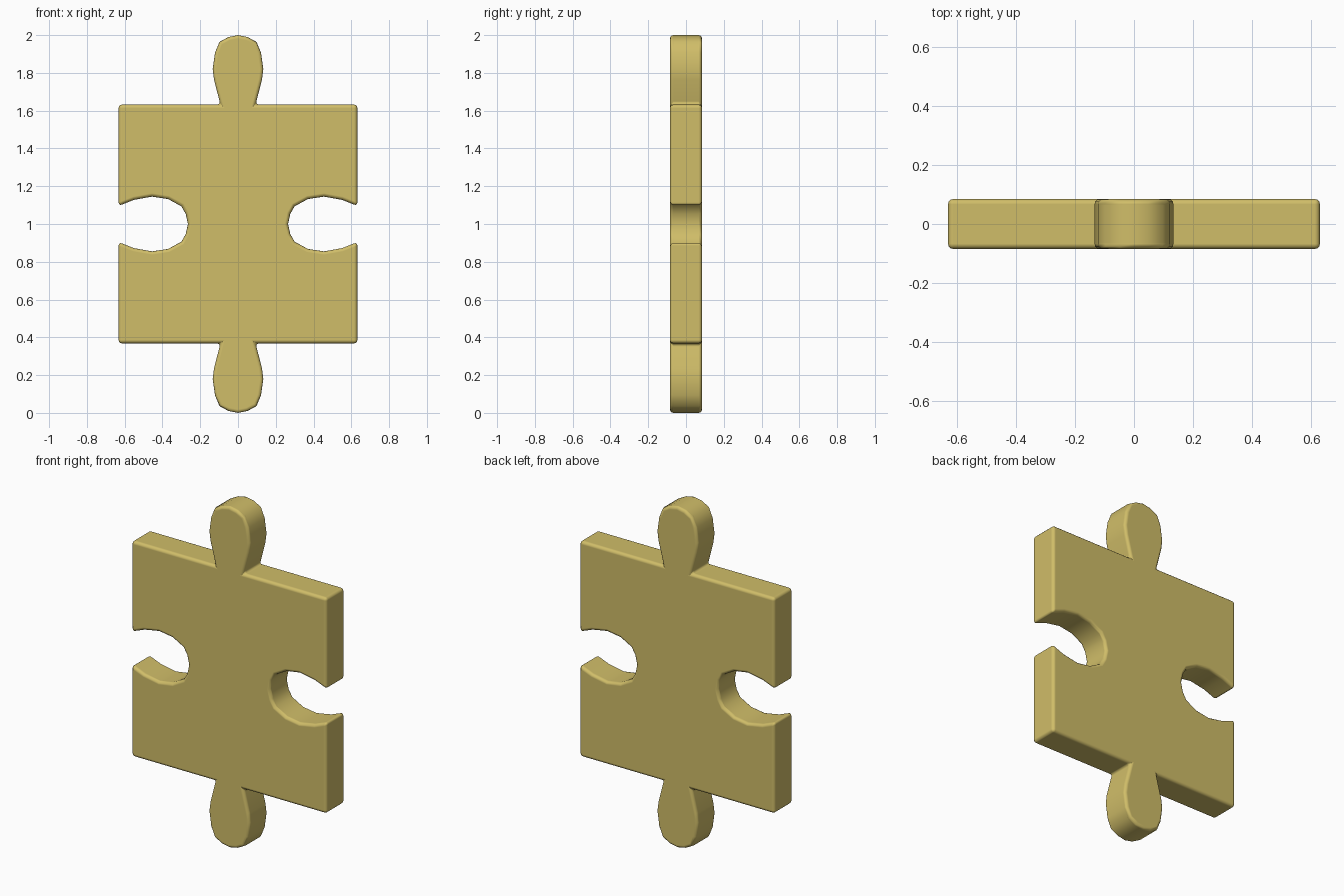
import bpy, bmesh

if "Cube" in bpy.data.objects:
    bpy.data.objects.remove(bpy.data.objects["Cube"])

HALF_T = 0.085   # half thickness of the slab
MID_Z = 1.0      # height of the centre

# One quarter of the outline, relative to the centre, from knob tip to socket bottom
quarter = [
    (0.0, 1.0), (0.05, 0.99), (0.098, 0.964), (0.122, 0.906), (0.134, 0.82),
    (0.127, 0.764), (0.093, 0.632),                       # knob and neck
    (0.632, 0.632),                                       # corner
    (0.632, 0.096), (0.55, 0.128), (0.455, 0.145), (0.37, 0.132),
    (0.30, 0.094), (0.277, 0.054), (0.265, 0.0),          # socket
]

# Mirror the quarter around both axes to close the outline
half = quarter + [(x, -z) for x, z in reversed(quarter[:-1])]
outline = half + [(-x, z) for x, z in reversed(half[1:-1])]

# Slab: extrude the outline through the thickness
bm = bmesh.new()
face = bm.faces.new([bm.verts.new((x, -HALF_T, MID_Z + z)) for x, z in outline])
ext = bmesh.ops.extrude_face_region(bm, geom=[face])
moved = [g for g in ext["geom"] if isinstance(g, bmesh.types.BMVert)]
bmesh.ops.translate(bm, verts=moved, vec=(0, 2 * HALF_T, 0))
bmesh.ops.recalc_face_normals(bm, faces=bm.faces)
mesh = bpy.data.meshes.new("puzzle_piece")
bm.to_mesh(mesh)
bm.free()

piece = bpy.data.objects.new("puzzle_piece", mesh)
bpy.context.collection.objects.link(piece)

# Single straw yellow colour
mat = bpy.data.materials.new("straw_yellow")
mat.diffuse_color = (0.63, 0.51, 0.14, 1.0)
mat.use_nodes = True
mat.node_tree.nodes["Principled BSDF"].inputs["Base Color"].default_value = mat.diffuse_color
mesh.materials.append(mat)

# Smooth shading and rounded rims
bpy.context.view_layer.objects.active = piece
piece.select_set(True)
bpy.ops.object.shade_smooth()
bev = piece.modifiers.new("rounded_edges", "BEVEL")
bev.width = 0.018
bev.segments = 3
bev.limit_method = 'ANGLE'
bev.angle_limit = 0.75
bev.harden_normals = True
